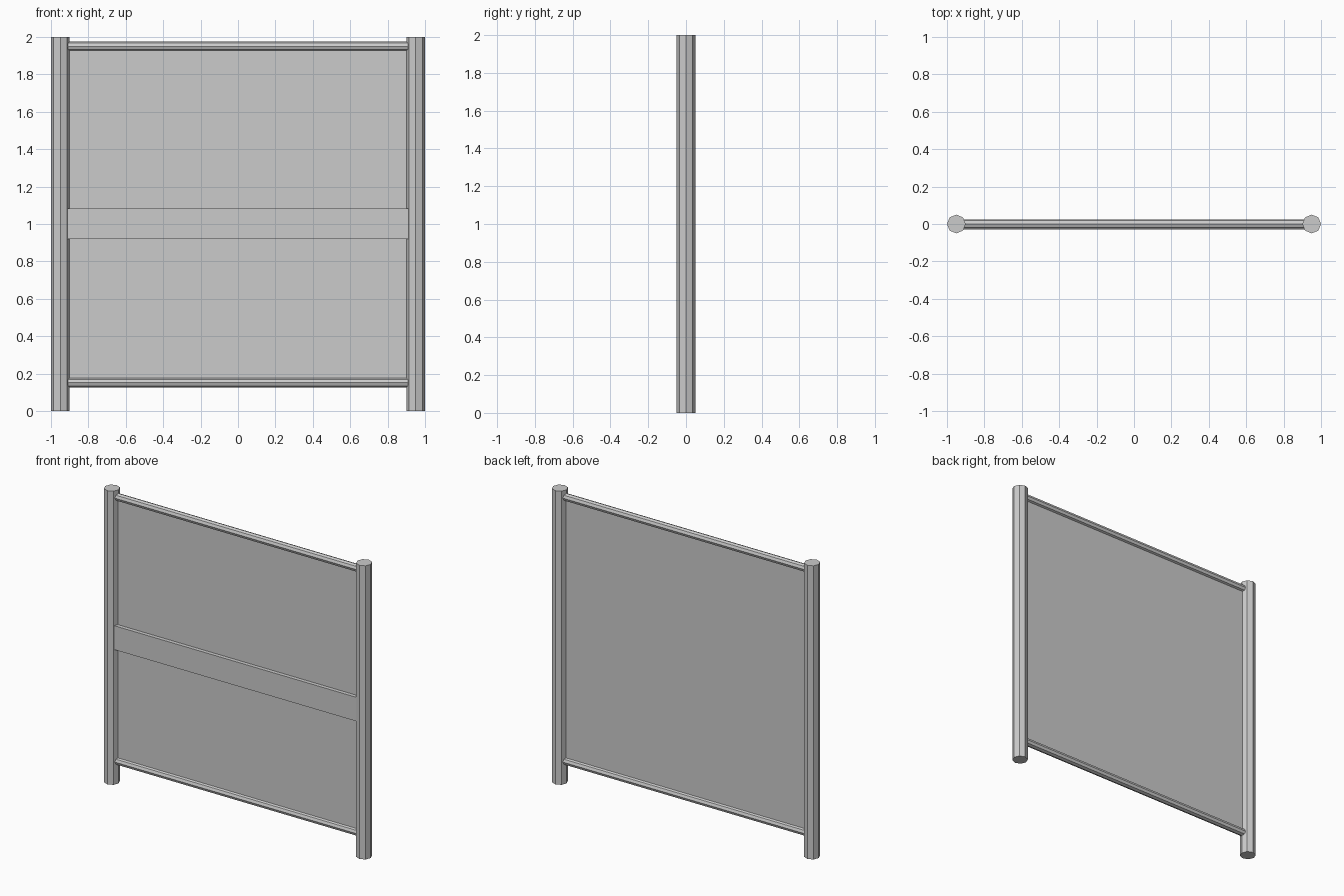
import bpy
from math import pi

if "Cube" in bpy.data.objects:
    bpy.data.objects.remove(bpy.data.objects["Cube"])


def tube(name, loc, radius, length, rot=(0, 0, 0)):
    bpy.ops.mesh.primitive_cylinder_add(vertices=8, radius=radius, depth=length,
                                        location=loc, rotation=rot)
    bpy.context.object.name = name


def box(name, loc, size):
    bpy.ops.mesh.primitive_cube_add(size=1, location=loc)
    ob = bpy.context.object
    ob.name = name
    ob.scale = size


# Upright octagonal posts
for side, x in (("left", -0.95), ("right", 0.95)):
    tube(side + "_post", (x, 0, 1), 0.05, 2)

# Horizontal octagonal rails, ends buried in the posts
for level, z in (("bottom", 0.152), ("top", 1.95)):
    tube(level + "_rail", (0, 0, z), 0.025, 1.86, (0, pi / 2, 0))

# Thin infill panel between the rails
box("panel", (0, 0, 1.051), (1.84, 0.008, 1.798))

# Raised band across the front of the panel
box("front_band", (0, -0.015, 1.0015), (1.84, 0.03, 0.163))
